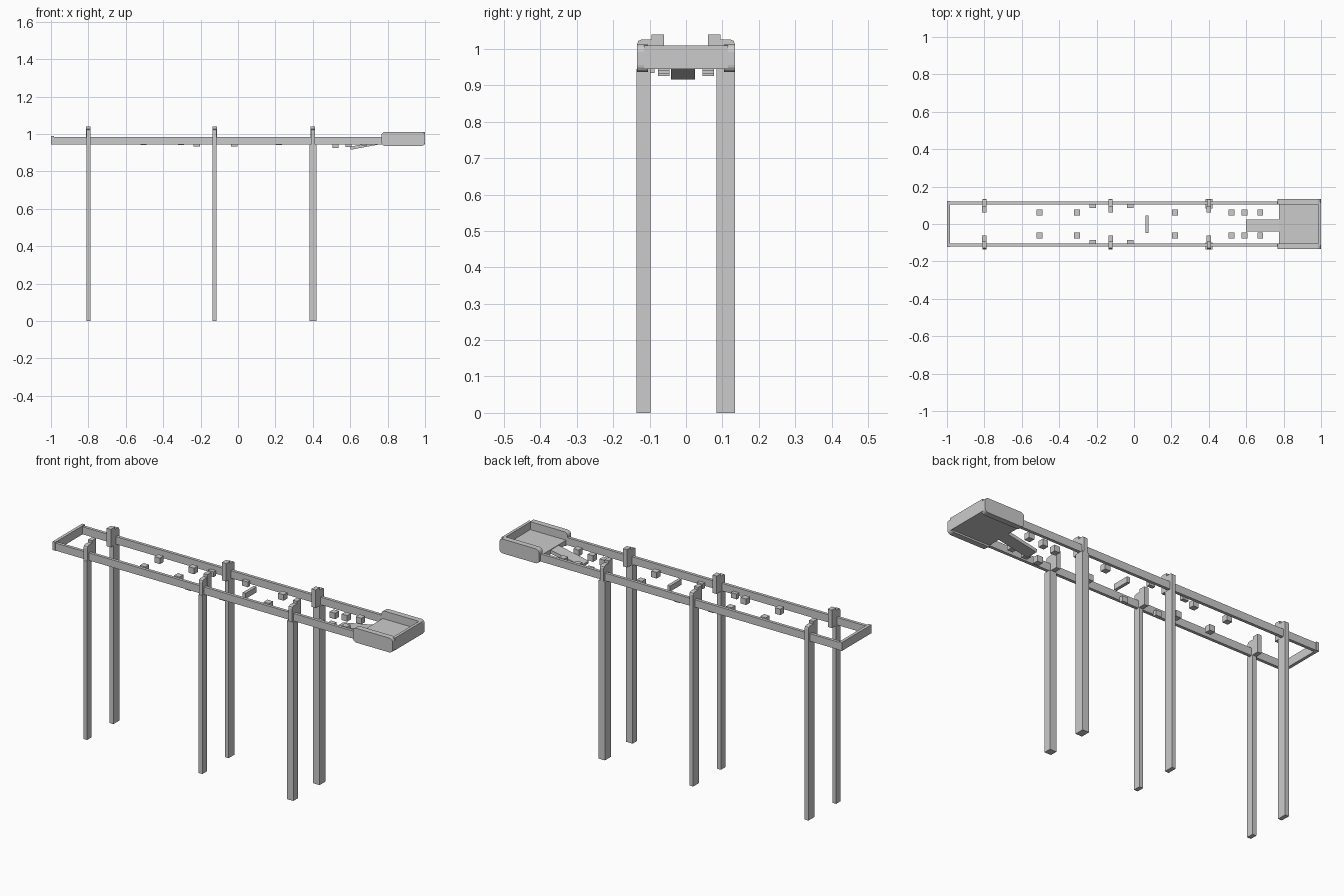
import bpy, bmesh

cube = bpy.data.objects.get("Cube")
if cube:
    bpy.data.objects.remove(cube, do_unlink=True)


def finish(name, bm):
    bmesh.ops.recalc_face_normals(bm, faces=bm.faces)
    mesh = bpy.data.meshes.new(name)
    bm.to_mesh(mesh)
    bm.free()
    obj = bpy.data.objects.new(name, mesh)
    bpy.context.collection.objects.link(obj)
    return obj


def box(name, x, y, z, round_axis=None, radius=0.02):
    """Box from (min, max) ranges, optionally rounding the edges along one axis."""
    bm = bmesh.new()
    bmesh.ops.create_cube(bm, size=1)
    for v in bm.verts:
        v.co = [min(r) if c < 0 else max(r) for c, r in zip(v.co, (x, y, z))]
    if round_axis is not None:
        edges = [e for e in bm.edges
                 if abs((e.verts[0].co - e.verts[1].co)[round_axis]) > 1e-5]
        bmesh.ops.bevel(bm, geom=edges, offset=radius, segments=4,
                        profile=0.5, affect='EDGES')
    return finish(name, bm)


def prism(name, profile, axis, lo, hi):
    """Extrude a 2D profile along the x or y axis."""
    bm = bmesh.new()
    if axis == 'x':
        verts = [bm.verts.new((lo, a, b)) for a, b in profile]
    else:
        verts = [bm.verts.new((a, lo, b)) for a, b in profile]
    face = bm.faces.new(verts)
    out = bmesh.ops.extrude_face_region(bm, geom=[face])
    step = (hi - lo, 0, 0) if axis == 'x' else (0, hi - lo, 0)
    moved = [g for g in out["geom"] if isinstance(g, bmesh.types.BMVert)]
    bmesh.ops.translate(bm, verts=moved, vec=step)
    return finish(name, bm)


def around(c, width):
    return c - width / 2, c + width / 2


RAIL_BOTTOM, RAIL_TOP = 0.945, 0.985
LEG_Y = {"front": (-0.136, -0.098), "back": (0.084, 0.134)}
LEGS = {"right": (-0.80, 0.022), "middle": (-0.125, 0.022), "left": (0.40, 0.038)}

for side, s in (("front", -1), ("back", 1)):
    # long rail and tray side panel
    box(f"{side}_rail", (-0.99, 0.78), (s * 0.105, s * 0.121), (RAIL_BOTTOM, RAIL_TOP))
    box(f"{side}_tray_side", (0.767, 1.0), (s * 0.104, s * 0.134), (0.936, 1.012), 1)

    # legs with rail brackets
    for place, (x, width) in LEGS.items():
        box(f"{side}_{place}_leg", around(x, width), LEG_Y[side], (0, RAIL_BOTTOM))
        hook = [(0.094, RAIL_BOTTOM), (0.134, RAIL_BOTTOM), (0.134, 1.013),
                (0.131, 1.022), (0.122, 1.026), (0.094, 1.026)]
        prism(f"{side}_{place}_bracket_outer", [(s * a, b) for a, b in hook],
              'x', *around(x, 0.022))
        box(f"{side}_{place}_bracket_inner", around(x, 0.024),
            (s * 0.061, s * 0.095), (RAIL_BOTTOM, 1.04))

    # loose blocks between the rails, as x and underside height
    blocks = [(-0.505, 0.942), (-0.305, 0.942), (0.22, 0.942),
              (0.522, 0.925), (0.592, 0.931), (0.675, 0.939)]
    for i, (x, z) in enumerate(blocks, 1):
        box(f"{side}_block_{i}", around(x, 0.032), around(s * 0.061, 0.032), (z, z + 0.032))

    # small blocks against the rails
    for i, x in enumerate((-0.22, -0.02), 1):
        box(f"{side}_rail_block_{i}", around(x, 0.034), (s * 0.086, s * 0.106), (0.934, 0.962))

# closing bar at the far end
box("end_bar", (-1.0, -0.984), (-0.124, 0.124), (RAIL_BOTTOM, 0.99))

# cross bar floating in the middle
box("cross_bar", around(0.07, 0.016), (-0.049, 0.045), (0.945, 0.975))

# tray floor, end wall and sloping ramp
box("tray_floor", (0.775, 0.99), (-0.105, 0.105), (RAIL_BOTTOM, 0.97))
box("tray_end_wall", (0.985, 1.0), (-0.115, 0.115), (RAIL_BOTTOM, 1.01))
prism("ramp", [(0.602, 0.916), (0.785, 0.95), (0.785, 0.969), (0.598, 0.932)],
      'y', -0.041, 0.025)
